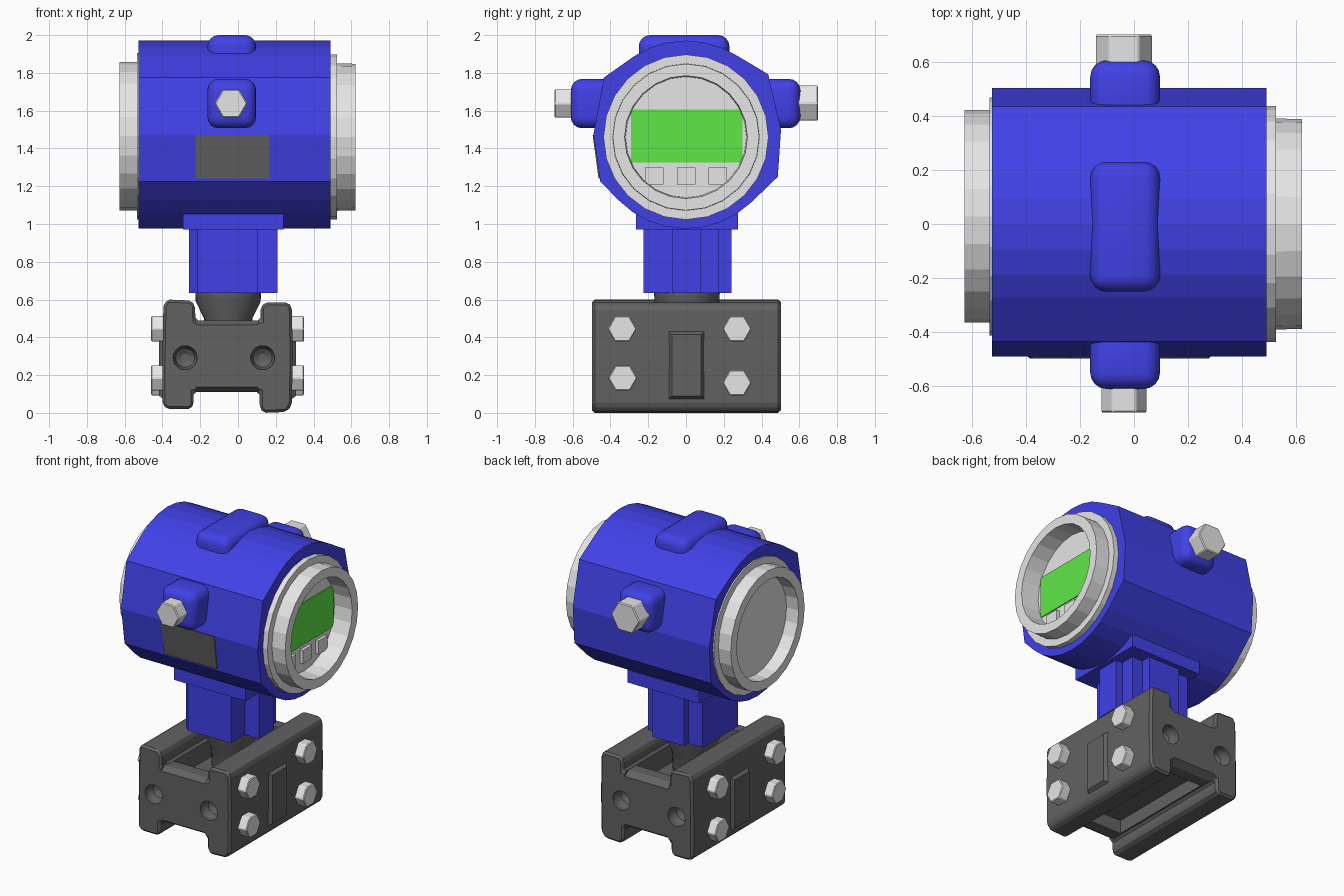
import bpy, bmesh, math

if "Cube" in bpy.data.objects:
    bpy.data.objects.remove(bpy.data.objects["Cube"], do_unlink=True)


def material(name, rgb):
    m = bpy.data.materials.new(name)
    m.use_nodes = True
    m.diffuse_color = (*rgb, 1)
    m.node_tree.nodes["Principled BSDF"].inputs["Base Color"].default_value = (*rgb, 1)
    return m


BLUE = material("blue paint", (0.054, 0.054, 0.82))
STEEL = material("light steel", (0.79, 0.79, 0.79))
DARK = material("dark grey iron", (0.122, 0.122, 0.122))
GREEN = material("green screen", (0.12, 0.84, 0.065))


def place(axis, t, a, b):
    """Point at t along the axis, with a and b the other two coordinates."""
    return {"x": (t, a, b), "y": (a, t, b), "z": (a, b, t)}[axis]


def finish(name, bm, mat, bevel=0, segments=1, smooth=None):
    bmesh.ops.remove_doubles(bm, verts=bm.verts, dist=1e-5)
    bmesh.ops.recalc_face_normals(bm, faces=bm.faces)
    mesh = bpy.data.meshes.new(name)
    bm.to_mesh(mesh)
    bm.free()
    mesh.materials.append(mat)
    ob = bpy.data.objects.new(name, mesh)
    bpy.context.collection.objects.link(ob)
    bpy.ops.object.select_all(action="DESELECT")
    ob.select_set(True)
    bpy.context.view_layer.objects.active = ob
    if bevel:
        mod = ob.modifiers.new("bevel", "BEVEL")
        mod.width, mod.segments, mod.limit_method = bevel, segments, "ANGLE"
        bpy.ops.object.modifier_apply(modifier=mod.name)
    if smooth:
        bpy.ops.object.shade_smooth_by_angle(angle=math.radians(smooth))
    return ob


def loft(name, rings, mat, **kw):
    """Skin matching rings of points and close both ends."""
    bm = bmesh.new()
    rings = [[bm.verts.new(p) for p in ring] for ring in rings]
    for r0, r1 in zip(rings, rings[1:]):
        for i in range(len(r0)):
            j = (i + 1) % len(r0)
            bm.faces.new((r0[i], r0[j], r1[j], r1[i]))
    bm.faces.new(rings[0])
    bm.faces.new(rings[-1])
    return finish(name, bm, mat, **kw)


def prism(name, pts, axis, lo, hi, mat, **kw):
    return loft(name, [[place(axis, t, a, b) for a, b in pts] for t in (lo, hi)], mat, **kw)


def rect(a, b):
    return [(a[0], b[0]), (a[1], b[0]), (a[1], b[1]), (a[0], b[1])]


def box(name, x, y, z, mat, **kw):
    return prism(name, rect(x, y), "z", *z, mat, **kw)


def arc(a, b, r, start, end, steps):
    angles = [math.radians(start + (end - start) * i / steps) for i in range(steps + 1)]
    return [(a + r * math.cos(t), b + r * math.sin(t)) for t in angles]


def polygon(a, b, r, n):
    return arc(a, b, r, 0, 360, n)[:-1]


def lathe(name, profile, axis, centre, n, mat, **kw):
    rings = [[place(axis, t, a, b) for a, b in polygon(*centre, r, n)] for t, r in profile]
    return loft(name, rings, mat, **kw)


def cut(ob, cutter):
    mod = ob.modifiers.new("cut", "BOOLEAN")
    mod.operation, mod.solver, mod.object = "DIFFERENCE", "EXACT", cutter
    bpy.context.view_layer.objects.active = ob
    bpy.ops.object.modifier_apply(modifier=mod.name)
    bpy.data.objects.remove(cutter, do_unlink=True)


# Housing: round top and bottom with flat cheeks
housing = (arc(0, 1.473, 0.498, 57, 123, 6) + [(-0.435, 1.775), (-0.49, 1.475), (-0.454, 1.225)]
           + arc(0, 1.473, 0.498, 224, 314, 8) + [(0.486, 1.25), (0.503, 1.5), (0.435, 1.793)])
prism("housing", housing, "x", -0.526, 0.49, BLUE)

# Rounded bosses on the top, front and back
for name, y, z in (("top_boss", (-0.25, 0.23), (1.8, 2.0)),
                   ("front_boss", (-0.61, -0.36), (1.507, 1.768)),
                   ("back_boss", (0.36, 0.605), (1.507, 1.768))):
    box(name, (-0.162, 0.096), y, z, BLUE, bevel=0.06, segments=4, smooth=50)

# Hex plugs in the side bosses
prism("front_plug", polygon(-0.037, 1.638, 0.087, 6), "y", -0.697, -0.58, STEEL, bevel=0.006)
prism("back_plug", polygon(-0.037, 1.64, 0.107, 6), "y", 0.58, 0.7, STEEL, bevel=0.006)

# Tag on the front cheek, leaning with it
prism("front_tag", [(-0.494, 1.47), (-0.463, 1.24), (-0.455, 1.24), (-0.486, 1.47)],
      "x", -0.225, 0.167, DARK)

# Display cover and blank cover, each with a deep recessed face
lathe("display_cover", [(0.47, 0.437), (0.525, 0.437), (0.525, 0.39), (0.622, 0.388),
                        (0.622, 0.325), (0.494, 0.32)], "x", (0, 1.46), 24, STEEL)
lathe("blank_cover", [(-0.5, 0.44), (-0.535, 0.44), (-0.535, 0.393), (-0.627, 0.393),
                      (-0.627, 0.33), (-0.54, 0.325)], "x", (0.028, 1.465), 24, STEEL)

# Screen and the three keys below it
box("screen", (0.492, 0.5), (-0.29, 0.3), (1.325, 1.605), GREEN)
for i, y in enumerate((-0.168, 0.002, 0.167)):
    box(f"key_{i + 1}", (0.49, 0.515), (y - 0.049, y + 0.049), (1.21, 1.3), STEEL)

# Neck: mounting pad and a column with notched corners
box("neck_pad", (-0.29, 0.242), (-0.264, 0.275), (0.97, 1.055), BLUE)
column = [(-0.215, -0.225), (0.105, -0.225), (0.105, -0.075), (0.21, -0.075), (0.21, 0.08),
          (0.16, 0.08), (0.16, 0.175), (0.08, 0.175), (0.08, 0.24), (-0.155, 0.24),
          (-0.155, 0.195), (-0.26, 0.195), (-0.26, -0.18)]
prism("neck_column", column, "z", 0.635, 0.99, BLUE)
lathe("collar", [(0.36, 0.12), (0.5, 0.128), (0.59, 0.172), (0.66, 0.175)],
      "z", (-0.052, 0.005), 20, DARK, smooth=30)

# Base: H-shaped block with chamfered web, pockets and ports
h_section = [(-0.375, 0.02), (-0.25, 0.02), (-0.235, 0.045), (-0.235, 0.11), (0.115, 0.11),
             (0.115, 0.03), (0.135, 0.0), (0.255, 0.005), (0.285, 0.04), (0.29, 0.3),
             (0.285, 0.56), (0.265, 0.585), (0.145, 0.585), (0.12, 0.56), (0.12, 0.49),
             (-0.225, 0.49), (-0.228, 0.57), (-0.25, 0.595), (-0.375, 0.6), (-0.395, 0.565),
             (-0.4, 0.3), (-0.4, 0.045)]
base = prism("base", h_section, "y", -0.497, 0.502, DARK, bevel=0.014)
for s in (-1, 1):
    for zs in ([0.45, 0.52, 0.52], [0.152, 0.08, 0.08]):
        tri = list(zip((s * 0.52, s * 0.52, s * 0.41), zs))
        cut(base, prism("wedge", tri, "x", -0.223, 0.105, DARK))
    for x in (-0.28, 0.13):
        bore = [(s * 0.55, 0.065), (s * 0.47, 0.063), (s * 0.43, 0.05), (s * 0.41, 0.02)]
        cut(base, lathe("port", bore, "y", (x, 0.292), 20, DARK))
for z in ((0.37, 0.6), (-0.1, 0.2)):
    cut(base, box("pocket", (-0.21, 0.1), (-0.38, 0.38), z, DARK))

# Raised side pads and hex bolts on both flanges
for side, face, s in (("left", 0.28, 1), ("right", -0.39, -1)):
    pad = [rect((-0.095 + g, 0.1 - g), (0.07 + g, 0.435 - g)) for g in (0, 0.02)]
    loft(f"{side}_side_pad", [[place("x", face + s * t, a, b) for a, b in ring]
                              for t, ring in zip((0, 0.028), pad)], DARK)
    for i, (y, z) in enumerate(((-0.338, 0.445), (-0.335, 0.185), (0.27, 0.445), (0.27, 0.16))):
        prism(f"{side}_bolt_{i + 1}", polygon(y, z, 0.077, 6), "x", face, face + s * 0.07,
              STEEL, bevel=0.005)
